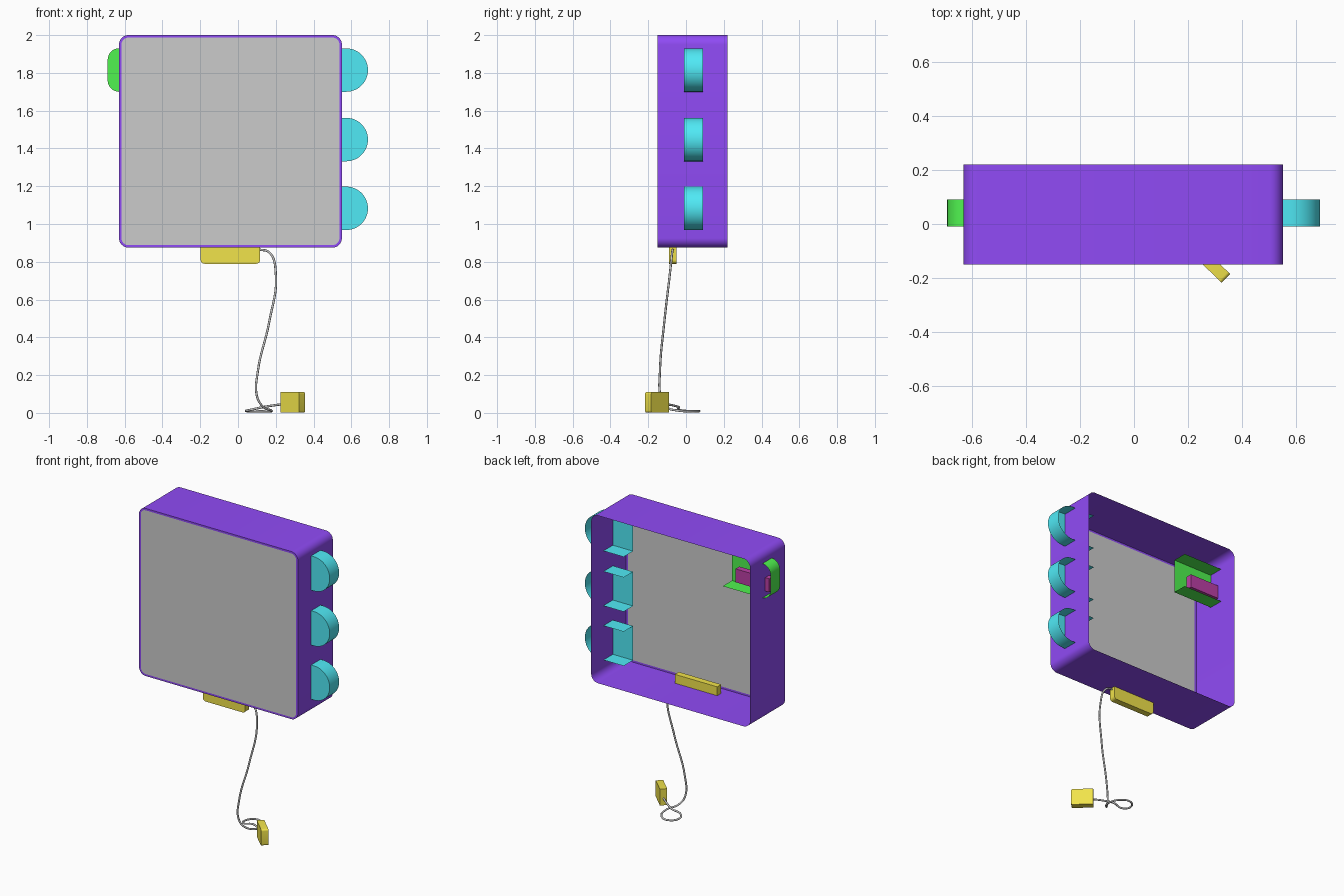
import bpy, bmesh
from math import pi, cos, sin, radians

if "Cube" in bpy.data.objects:
    bpy.data.objects.remove(bpy.data.objects["Cube"])


def material(name, rgb):
    m = bpy.data.materials.new(name)
    m.diffuse_color = (*rgb, 1)
    m.use_nodes = True
    m.node_tree.nodes["Principled BSDF"].inputs["Base Color"].default_value = m.diffuse_color
    return m


PURPLE = material("purple", (0.28, 0.07, 0.92))
CYAN = material("cyan", (0.08, 0.82, 0.92))
GREEN = material("green", (0.08, 0.90, 0.08))
YELLOW = material("yellow", (0.88, 0.77, 0.07))
MAGENTA = material("magenta", (0.50, 0.05, 0.38))


def finish(name, bm, mat=None):
    bmesh.ops.recalc_face_normals(bm, faces=bm.faces)
    me = bpy.data.meshes.new(name)
    bm.to_mesh(me)
    bm.free()
    ob = bpy.data.objects.new(name, me)
    bpy.context.collection.objects.link(ob)
    if mat:
        me.materials.append(mat)
    bpy.ops.object.select_all(action='DESELECT')
    ob.select_set(True)
    bpy.context.view_layer.objects.active = ob
    bpy.ops.object.shade_smooth_by_angle(angle=radians(35))
    return ob


def arc(cx, cz, r, a0, a1, n):
    angles = [radians(a0 + (a1 - a0) * i / n) for i in range(n + 1)]
    return [(cx + r * cos(a), cz + r * sin(a)) for a in angles]


def rounded_rect(x0, x1, z0, z1, r, n=8):
    return (arc(x1 - r, z1 - r, r, 0, 90, n) + arc(x0 + r, z1 - r, r, 90, 180, n)
            + arc(x0 + r, z0 + r, r, 180, 270, n) + arc(x1 - r, z0 + r, r, 270, 360, n))


def row(bm, pts, y):
    return [bm.verts.new((x, y, z)) for x, z in pts]


def bridge(bm, a, b, closed):
    n = len(a)
    for i in range(n if closed else n - 1):
        j = (i + 1) % n
        bm.faces.new((a[i], a[j], b[j], b[i]))


def bracket(name, pts, mat):
    """Thin front plate with a rim running back; open behind and at the inner end."""
    bm = bmesh.new()
    front, back = row(bm, pts, -0.01), row(bm, pts, 0.09)
    bm.faces.new(front)
    bridge(bm, front, back, False)
    return finish(name, bm, mat)


def block(name, centre, size, mat, turn=0.0, bevel_if=None, r=0.02):
    bm = bmesh.new()
    bmesh.ops.create_cube(bm, size=1)
    bmesh.ops.scale(bm, vec=size, verts=bm.verts)
    if bevel_if:
        edges = [e for e in bm.edges if bevel_if((e.verts[0].co + e.verts[1].co) / 2)]
        bmesh.ops.bevel(bm, geom=edges, offset=r, segments=5, profile=0.5, affect='EDGES')
    ob = finish(name, bm, mat)
    ob.location = centre
    ob.rotation_euler.z = turn
    return ob


# Housing: thin rounded sleeve, open at the back, with a narrow front rim
outer = rounded_rect(-0.63, 0.55, 0.875, 2.0, 0.05)
inner = rounded_rect(-0.617, 0.537, 0.888, 1.987, 0.037)
bm = bmesh.new()
rim, edge, rear = row(bm, inner, -0.15), row(bm, outer, -0.15), row(bm, outer, 0.22)
bridge(bm, rim, edge, True)
bridge(bm, edge, rear, True)
finish("housing", bm, PURPLE)

# Front panel
bm = bmesh.new()
bm.faces.new(row(bm, inner, -0.15))
finish("front_panel", bm)

# Three half-round brackets through the right wall
for i, z in enumerate((1.815, 1.447, 1.083)):
    pts = [(0.40, z - 0.115)] + arc(0.573, z, 0.115, -90, 90, 24) + [(0.40, z + 0.115)]
    bracket(f"side_bracket_{i + 1}", pts, CYAN)

# Rounded latch bracket through the left wall, with a slider inside
pts = ([(-0.335, 1.93)] + arc(-0.63, 1.87, 0.06, 90, 180, 8)
       + arc(-0.63, 1.76, 0.06, 180, 270, 8) + [(-0.335, 1.70)])
bracket("latch_bracket", pts, GREEN)
block("latch_slider", (-0.535, 0.04, 1.78), (0.25, 0.04, 0.09), MAGENTA)

# Connector under the housing: the lower corners are rounded
block("lower_connector", (-0.04, -0.07, 0.862), (0.315, 0.042, 0.145), YELLOW,
      bevel_if=lambda c: abs(c.x) > 0.1 and c.z < -0.05 and abs(c.y) < 0.001)

# Plug standing on the ground, turned 45 degrees
block("plug", (0.29, -0.153, 0.056), (0.138, 0.045, 0.11), YELLOW, turn=radians(-44),
      bevel_if=lambda c: c.x > 0.05 and abs(c.z) > 0.03, r=0.012)

# Cable hanging from the connector, looping on the ground to the plug
path = [(0.11, -0.07, 0.865), (0.165, -0.073, 0.85), (0.2, -0.085, 0.74),
        (0.165, -0.115, 0.48), (0.105, -0.138, 0.22), (0.1, -0.135, 0.09),
        (0.13, -0.11, 0.035), (0.178, -0.04, 0.012), (0.15, 0.045, 0.009),
        (0.085, 0.068, 0.009), (0.042, 0.01, 0.01), (0.07, -0.038, 0.017),
        (0.13, -0.038, 0.03), (0.19, -0.07, 0.04), (0.245, -0.11, 0.047)]
cu = bpy.data.curves.new("cable", 'CURVE')
cu.dimensions = '3D'
cu.bevel_depth = 0.006
cu.bevel_resolution = 2
cu.resolution_u = 8
cu.use_fill_caps = True
sp = cu.splines.new('BEZIER')
sp.bezier_points.add(len(path) - 1)
for p, co in zip(sp.bezier_points, path):
    p.co = co
    p.handle_left_type = p.handle_right_type = 'AUTO'
bpy.context.collection.objects.link(bpy.data.objects.new("cable", cu))
